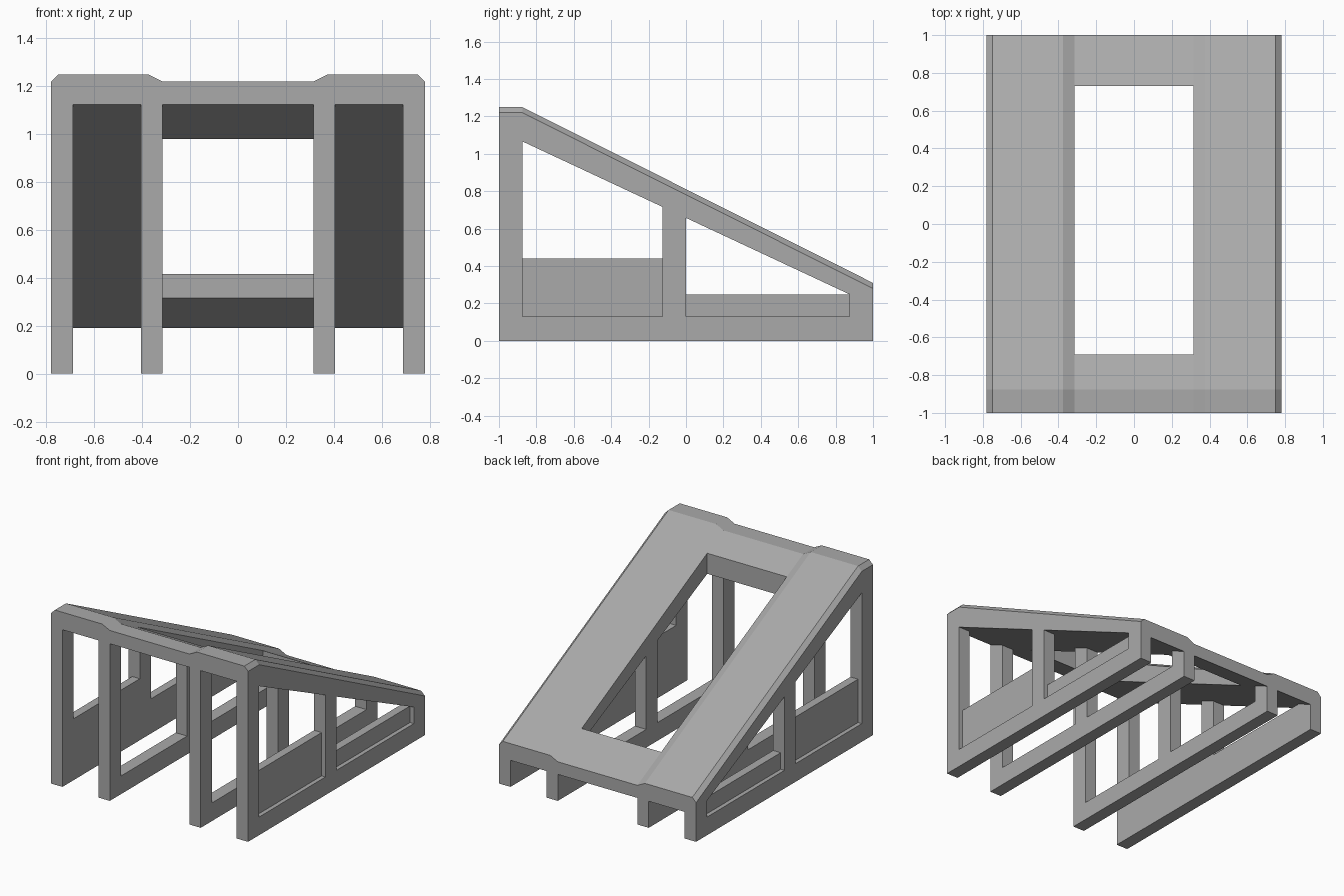
import bpy
import bmesh

if "Cube" in bpy.data.objects:
    bpy.data.objects.remove(bpy.data.objects["Cube"], do_unlink=True)

grey = bpy.data.materials.new("plain grey")
grey.use_nodes = True
grey.diffuse_color = (0.4, 0.4, 0.4, 1)
grey.node_tree.nodes["Principled BSDF"].inputs["Base Color"].default_value = (0.4, 0.4, 0.4, 1)


def finish(name, bm):
    bmesh.ops.recalc_face_normals(bm, faces=bm.faces[:])
    mesh = bpy.data.meshes.new(name)
    bm.to_mesh(mesh)
    bm.free()
    mesh.materials.append(grey)
    obj = bpy.data.objects.new(name, mesh)
    bpy.context.collection.objects.link(obj)
    return obj


def under(y):
    """Height of the sloped underside of the top."""
    return 1.125 - 0.4675 * (y + 1)


def over(y):
    """Height of the upper surface: short flat, then slope."""
    return 1.25 - 0.5013 * max(0, y + 0.875)


def extrude_side(name, x0, x1, profile):
    """Solid from a (y, z) outline between two x planes."""
    bm = bmesh.new()
    face = bm.faces.new([bm.verts.new((x0, y, z)) for y, z in profile])
    out = bmesh.ops.extrude_face_region(bm, geom=[face], use_keep_orig=True)
    verts = [g for g in out["geom"] if isinstance(g, bmesh.types.BMVert)]
    bmesh.ops.translate(bm, verts=verts, vec=(x1 - x0, 0, 0))
    return finish(name, bm)


# Sloped top with raised, chamfered side bands and a rectangular opening
half = [(0.315, 0.03), (0.375, 0), (0.75, 0), (0.78, 0.03)]
section = [(-x, d) for x, d in reversed(half)] + half
ys = [-1, -0.875, -0.69, 0.73, 1]
bm = bmesh.new()
top = [[bm.verts.new((x, y, over(y) - d)) for y in ys] for x, d in section]
low = [[bm.verts.new((x, y, under(y))) for y in ys] for x, d in section]
cells = {(i, j) for i in range(len(section) - 1) for j in range(len(ys) - 1)}
cells.remove((3, 2))
for i, j in cells:
    ring = [(i, j), (i + 1, j), (i + 1, j + 1), (i, j + 1)]
    for layer in (top, low):
        bm.faces.new([layer[a][b] for a, b in ring])
    neighbours = [(i, j - 1), (i + 1, j), (i, j + 1), (i - 1, j)]
    for k, near in enumerate(neighbours):
        if near not in cells:
            (a, b), (c, d) = ring[k], ring[(k + 1) % 4]
            bm.faces.new([top[a][b], top[c][d], low[c][d], low[a][b]])
finish("sloped_top", bm)

# Four comb-shaped frames: bottom rail with three posts up to the top
RAIL = 0.13
comb = [(-1, 0), (1, 0), (1, under(1))]
for back, front in ((0.875, 0), (-0.125, -0.875)):
    comb += [(back, under(back)), (back, RAIL), (front, RAIL), (front, under(front))]
comb.append((-1, under(-1)))

for side, s in (("left", 1), ("right", -1)):
    extrude_side(side + "_outer_frame", s * 0.69, s * 0.78, comb)
    extrude_side(side + "_inner_frame", s * 0.315, s * 0.405, comb)
    # Recessed panels, flush with the inner face of the outer frame
    for part, y0, y1, z in (("front", -0.875, -0.125, 0.44), ("back", 0, 0.875, 0.248)):
        extrude_side(side + "_" + part + "_panel", s * 0.69, s * 0.75,
                     [(y0, RAIL), (y1, RAIL), (y1, z), (y0, z)])
